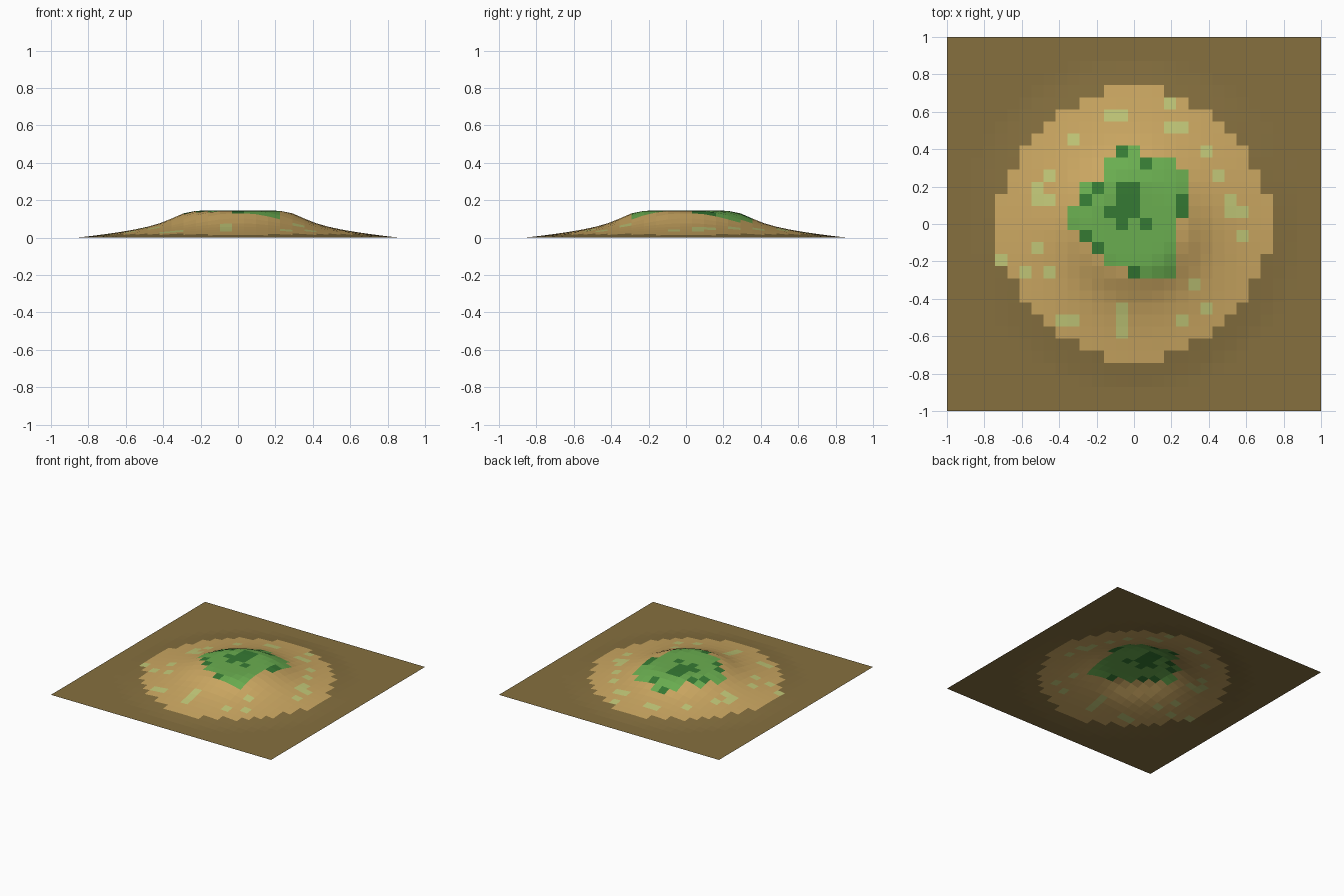
import bpy, bmesh
from math import hypot

if "Cube" in bpy.data.objects:
    bpy.data.objects.remove(bpy.data.objects["Cube"])

N = 31                      # cells per side
C = 2 / N                   # cell size

# hill height by distance from the centre (radius, height)
PROFILE = [(0, .145), (.2, .145), (.25, .142), (.3, .128), (.35, .105), (.4, .083),
           (.46, .064), (.53, .048), (.6, .035), (.7, .02), (.8, .007), (.87, 0), (2, 0)]

# grass cap, rows from back (j = 6) to front (j = -4), columns i = -5..4; D = dark tuft
GRASS = ["....DG....",
         "...GGGDGG.",
         "...GGGGGGG",
         ".GDGDDGGGG",
         ".DGGDDGGGD",
         "GGGDDDGGGD",
         "GGGGDGDGG.",
         ".DGGGGGGG.",
         "..DGGGGGG.",
         "...GGGGGG.",
         ".....DGGG."]

# pale grass specks on the sand (column, row)
SPECKS = {(-2, 9), (-1, 9), (3, 10), (3, 8), (4, 8), (-5, 7), (6, 6), (7, 4), (-7, 4), (-8, 3),
          (-8, 2), (-7, 2), (8, 2), (8, 1), (9, 1), (9, -1), (-11, -3), (-8, -2), (-9, -4),
          (-7, -4), (5, -5), (-1, -7), (-1, -8), (-1, -9), (-6, -8), (-5, -8), (6, -7), (4, -8)}


def height(r):
    for (r0, z0), (r1, z1) in zip(PROFILE, PROFILE[1:]):
        if r <= r1:
            return z0 + (z1 - z0) * (r - r0) / (r1 - r0)
    return 0


def cell_material(i, j):
    if -4 <= j <= 6 and -5 <= i <= 4:
        c = GRASS[6 - j][i + 5]
        if c != ".":
            return 3 if c == "G" else 4
    if (i, j) in SPECKS:
        return 2
    return 1 if abs(i) ** 1.9 + abs(j) ** 1.9 < 100 else 0


def material(name, hexa):
    m = bpy.data.materials.new(name)
    rgb = [int(hexa[k:k + 2], 16) / 255 for k in (0, 2, 4)]
    m.diffuse_color = [((c + .055) / 1.055) ** 2.4 for c in rgb] + [1]
    m.use_nodes = True
    m.node_tree.nodes["Principled BSDF"].inputs["Base Color"].default_value = m.diffuse_color
    return m


# terrain sheet: raised grid coloured cell by cell
bm = bmesh.new()
bmesh.ops.create_grid(bm, x_segments=N, y_segments=N, size=1)
for v in bm.verts:
    v.co.z = height(hypot(v.co.x, v.co.y))
for f in bm.faces:
    c = f.calc_center_bounds()
    f.material_index = cell_material(round(c.x / C), round(c.y / C))
mesh = bpy.data.meshes.new("island_terrain")
bm.to_mesh(mesh)
bm.free()
for name, col in [("seabed", "86703F"), ("sand", "CCA862"), ("pale_grass", "C2C878"),
                  ("grass", "6AAE50"), ("dark_grass", "357A33")]:
    mesh.materials.append(material(name, col))
bpy.context.collection.objects.link(bpy.data.objects.new("island_terrain", mesh))
